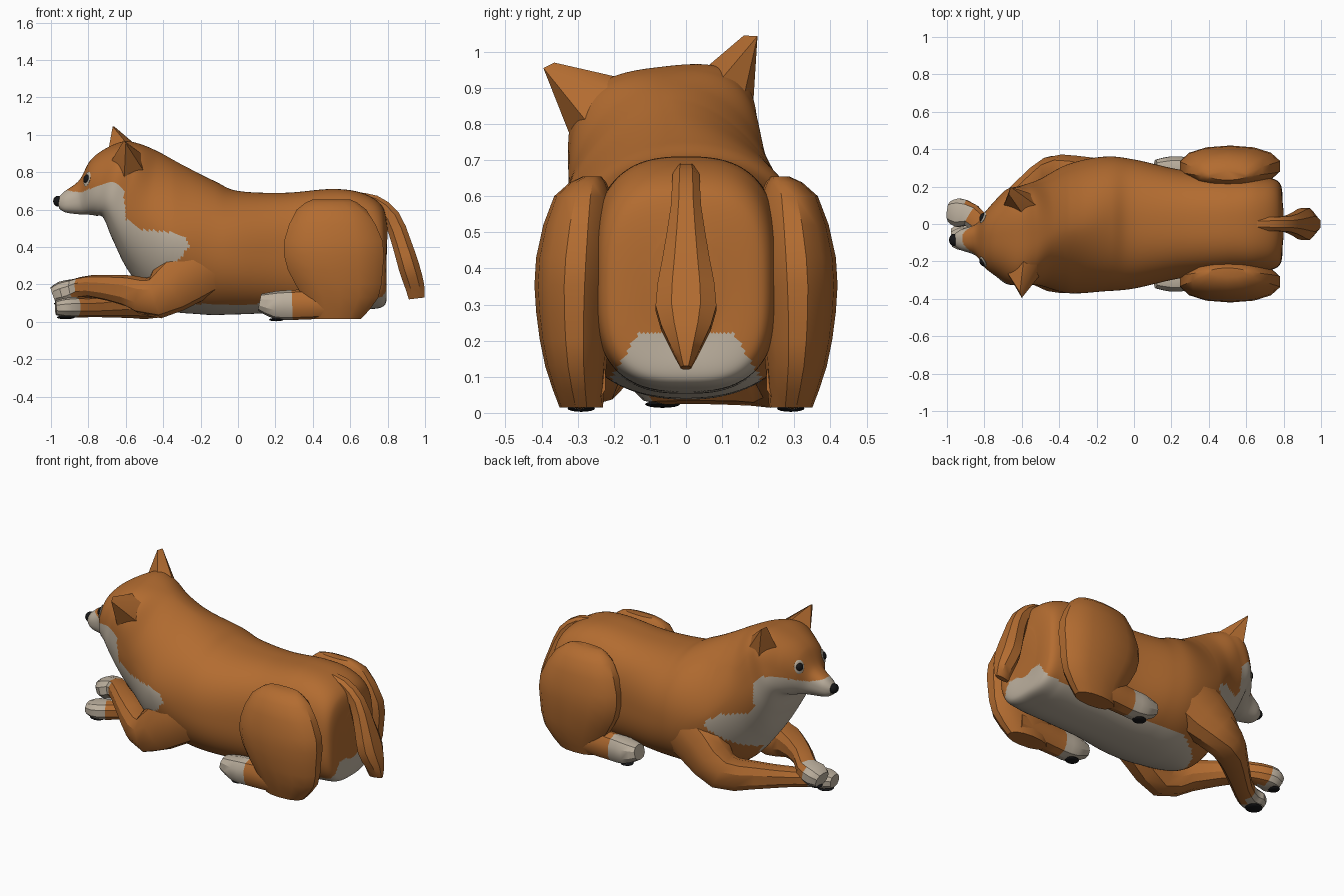
import bpy, bmesh, math
from mathutils import Vector, Matrix

if "Cube" in bpy.data.objects:
    bpy.data.objects.remove(bpy.data.objects["Cube"])


def material(name, rgb):
    m = bpy.data.materials.new(name)
    m.diffuse_color = (*rgb, 1)
    m.use_nodes = True
    m.node_tree.nodes["Principled BSDF"].inputs["Base Color"].default_value = (*rgb, 1)
    return m


ORANGE = material("orange_fur", (0.45, 0.15, 0.03))
CREAM = material("cream_fur", (0.50, 0.43, 0.34))
BLACK = material("black", (0.008, 0.008, 0.009))
made = []


def finish(bm, name, mats, rule=None):
    bmesh.ops.recalc_face_normals(bm, faces=bm.faces)
    if rule:
        for f in bm.faces:
            f.material_index = int(rule(f.calc_center_median()))
    mesh = bpy.data.meshes.new(name)
    bm.to_mesh(mesh)
    bm.free()
    for m in mats:
        mesh.materials.append(m)
    ob = bpy.data.objects.new(name, mesh)
    bpy.context.collection.objects.link(ob)
    made.append(ob)
    return ob


def spline(rows, steps):
    """Catmull-Rom interpolation of number rows."""
    out = []
    for i in range(len(rows) - 1):
        a, b, c, d = (rows[max(0, min(len(rows) - 1, i + k))] for k in (-1, 0, 1, 2))
        for s in range(steps):
            t = s / steps
            out.append([0.5 * (2 * q + (r - p) * t + (2 * p - 5 * q + 4 * r - e) * t * t
                               + (3 * q - p - 3 * r + e) * t ** 3)
                        for p, q, r, e in zip(a, b, c, d)])
    return out + [list(rows[-1])]


def loft(name, sections, sides, rule=None, warp=None):
    """Skin over sections given as centre, side axis, up axis and squareness."""
    bm = bmesh.new()
    rings = []
    for c, u, v, power in sections:
        ring = []
        for k in range(sides):
            a = 2 * math.pi * (k + 0.5) / sides
            ca, sa = math.cos(a), math.sin(a)
            p = c + u * math.copysign(abs(ca) ** (2 / power), ca) \
                  + v * math.copysign(abs(sa) ** (2 / power), sa)
            ring.append(bm.verts.new(warp(p) if warp else p))
        rings.append(ring)
    for r, s in zip(rings, rings[1:]):
        for k in range(sides):
            j = (k + 1) % sides
            bm.faces.new((r[k], r[j], s[j], s[k]))
    bm.faces.new(rings[0])
    bm.faces.new(rings[-1])
    return finish(bm, name, [ORANGE, CREAM], rule)


def limb(name, rows, sides=10, steps=2, rule=None):
    """Tube along rows of x, y, z, half width, half height."""
    rows = spline(rows, steps)
    pts = [Vector(r[:3]) for r in rows]
    sections = []
    for i, r in enumerate(rows):
        t = (pts[min(i + 1, len(pts) - 1)] - pts[max(i - 1, 0)]).normalized()
        u = t.cross(Vector((0, 0, 1))).normalized()
        sections.append((pts[i], u * r[3], u.cross(t) * r[4], 2.4))
    return loft(name, sections, sides, rule)


def blob(name, at, size, mat, normal=None):
    bm = bmesh.new()
    turn = Vector(normal).to_track_quat('Z', 'Y').to_matrix().to_4x4() if normal else Matrix()
    bmesh.ops.create_uvsphere(bm, u_segments=14, v_segments=8, radius=1,
                              matrix=Matrix.Translation(at) @ turn @ Matrix.Diagonal((*size, 1)))
    return finish(bm, name, [mat])


# Body, neck and head: top x, top z, bottom x, bottom z, half width, sideways shift, squareness
HEAD_Y = -0.085
stations = [
    (.80, .50, .79, .20, .10, 0, 2.3), (.77, .62, .785, .09, .22, 0, 2.9),
    (.66, .69, .68, .065, .255, 0, 2.9), (.50, .71, .50, .055, .265, 0, 2.7),
    (.25, .69, .25, .05, .29, 0, 2.5), (.0, .70, .0, .04, .345, 0, 2.3),
    (-.12, .75, -.20, .04, .36, 0, 2.1), (-.28, .83, -.42, .08, .345, -.025, 1.8),
    (-.42, .905, -.58, .26, .285, -.045, 1.95), (-.52, .945, -.67, .44, .265, -.06, 2.6),
    (-.61, .955, -.72, .56, .255, -.068, 2.9), (-.71, .92, -.76, .57, .205, -.075, 2.5),
    (-.79, .86, -.80, .575, .15, HEAD_Y, 2.3), (-.85, .755, -.84, .575, .085, HEAD_Y, 2.3),
    (-.93, .695, -.92, .585, .055, HEAD_Y, 2.3), (-.965, .66, -.955, .605, .03, HEAD_Y, 2.3)]
sections = []
for xt, zt, xb, zb, w, yc, power in spline(stations, 16):
    top, low = Vector((xt, yc, zt)), Vector((xb, yc, zb))
    sections.append(((top + low) / 2, Vector((0, w, 0)), (top - low) / 2, power))

# Cream area of muzzle, cheeks and chest as a side outline
BIB = [(-1.1, .5), (-1.1, .74), (-.9, .70), (-.84, .69), (-.74, .735), (-.65, .75), (-.61, .70),
       (-.6, .55), (-.51, .49), (-.35, .48), (-.27, .44), (-.26, .40), (-.32, .33), (-.42, .24),
       (-.56, .1)]


def inside(x, z, poly):
    hit = False
    for (x1, z1), (x2, z2) in zip(poly, poly[1:] + poly[:1]):
        if (z1 > z) != (z2 > z) and x < x1 + (z - z1) * (x2 - x1) / (z2 - z1):
            hit = not hit
    return hit


def body_cream(p):
    belly = p.x > -.5 and p.z < .12 + .13 * p.x and abs(p.y) < .265 - .6 * p.z
    shift = .09 * max(0, min(1, (.56 - p.z) / .1)) if p.y > 0 else 0
    return belly or inside(p.x + shift, p.z, BIB)


def head_roll(p):
    amount = max(0, min(1, (-p.x - .35) / .25))
    p.z += .12 * amount * (p.y - HEAD_Y)
    return p


body = loft("body_and_head", sections, 120, body_cream, head_roll)

# Ears: hulls over inner, outer, front, back and tip points
for name, pts in {
    "right_ear": [(-.59, -.19, .93), (-.61, -.31, .74), (-.69, -.24, .84), (-.51, -.20, .895),
                  (-.50, -.27, .80), (-.60, -.395, .955), (-.61, -.365, .97)],
    "left_ear": [(-.60, .06, .96), (-.62, .18, .76), (-.70, .09, .88), (-.51, .09, .915),
                 (-.51, .15, .83), (-.66, .198, 1.043), (-.67, .16, 1.045)]}.items():
    bm = bmesh.new()
    for p in pts:
        bm.verts.new(p)
    bmesh.ops.convex_hull(bm, input=bm.verts)
    finish(bm, name, [ORANGE])

# Eyes on cream patches, and nose
bpy.context.view_layer.update()
for side, label in ((-1, "right"), (1, "left")):
    target = Vector((-.85, HEAD_Y + side * .14, .785 + side * .01))
    ok, spot, normal, _ = body.closest_point_on_mesh(target)
    blob(label + "_eye_patch", spot, (.032, .042, .007), CREAM, normal)
    blob(label + "_eye", spot + normal * .005, (.023, .023, .013), BLACK, normal)
blob("nose", (-.962, HEAD_Y, .645), (.027, .033, .029), BLACK)

# Crossed forelegs
limb("right_foreleg", [
    (.12, -.19, .36, .09, .12), (-.12, -.22, .33, .12, .16), (-.29, -.25, .24, .115, .16),
    (-.44, -.265, .13, .10, .115), (-.58, -.20, .165, .08, .085), (-.78, -.04, .19, .06, .06),
    (-.87, .045, .17, .065, .06), (-.94, .06, .155, .08, .062),
    (-.985, .065, .14, .055, .048)], rule=lambda p: p.x < -.88)
limb("left_foreleg", [
    (.12, .19, .36, .09, .12), (-.12, .22, .33, .12, .16), (-.29, .25, .24, .115, .16),
    (-.44, .265, .125, .10, .11), (-.58, .17, .10, .08, .08), (-.76, .02, .08, .06, .055),
    (-.87, -.055, .078, .065, .055), (-.93, -.07, .076, .075, .05),
    (-.975, -.075, .074, .05, .038)], rule=lambda p: p.x < -.85)
blob("left_front_pad", (-.92, -.065, .024), (.05, .048, .01), BLACK)
blob("right_front_pad", (-.955, .068, .097), (.03, .036, .009), BLACK)

# Hind legs: thigh rows are centre x, centre y, height, half length, half width
thigh = [(.50, .26, .655, .10, .025), (.50, .285, .60, .19, .08), (.51, .305, .43, .27, .11),
         (.52, .31, .28, .26, .105), (.55, .305, .13, .205, .085), (.53, .29, .015, .13, .06)]
for side, label in ((-1, "right"), (1, "left")):
    loft(label + "_thigh", [(Vector((x, side * y, z)), Vector((a, 0, 0)), Vector((0, b, 0)), 2.2)
                            for x, y, z, a, b in spline(thigh, 2)], 14)
    limb(label + "_hind_foot", [
        (.62, side * .29, .09, .07, .07), (.42, side * .295, .095, .07, .08),
        (.29, side * .295, .09, .065, .08), (.20, side * .295, .09, .07, .075),
        (.115, side * .295, .105, .05, .045)], rule=lambda p: p.x < .27)
    blob(label + "_hind_pad", (.205, side * .29, .012), (.04, .038, .009), BLACK)

# Tail
limb("tail", [
    (.62, 0, .675, .03, .02), (.73, 0, .645, .04, .035), (.82, 0, .56, .045, .05),
    (.875, 0, .42, .07, .055), (.915, 0, .29, .09, .06), (.945, 0, .19, .05, .055),
    (.955, 0, .125, .015, .045)], sides=8)

# Smooth shading with kept creases
for ob in bpy.context.view_layer.objects:
    ob.select_set(ob in made)
bpy.context.view_layer.objects.active = body
bpy.ops.object.shade_smooth_by_angle(angle=math.radians(32))
